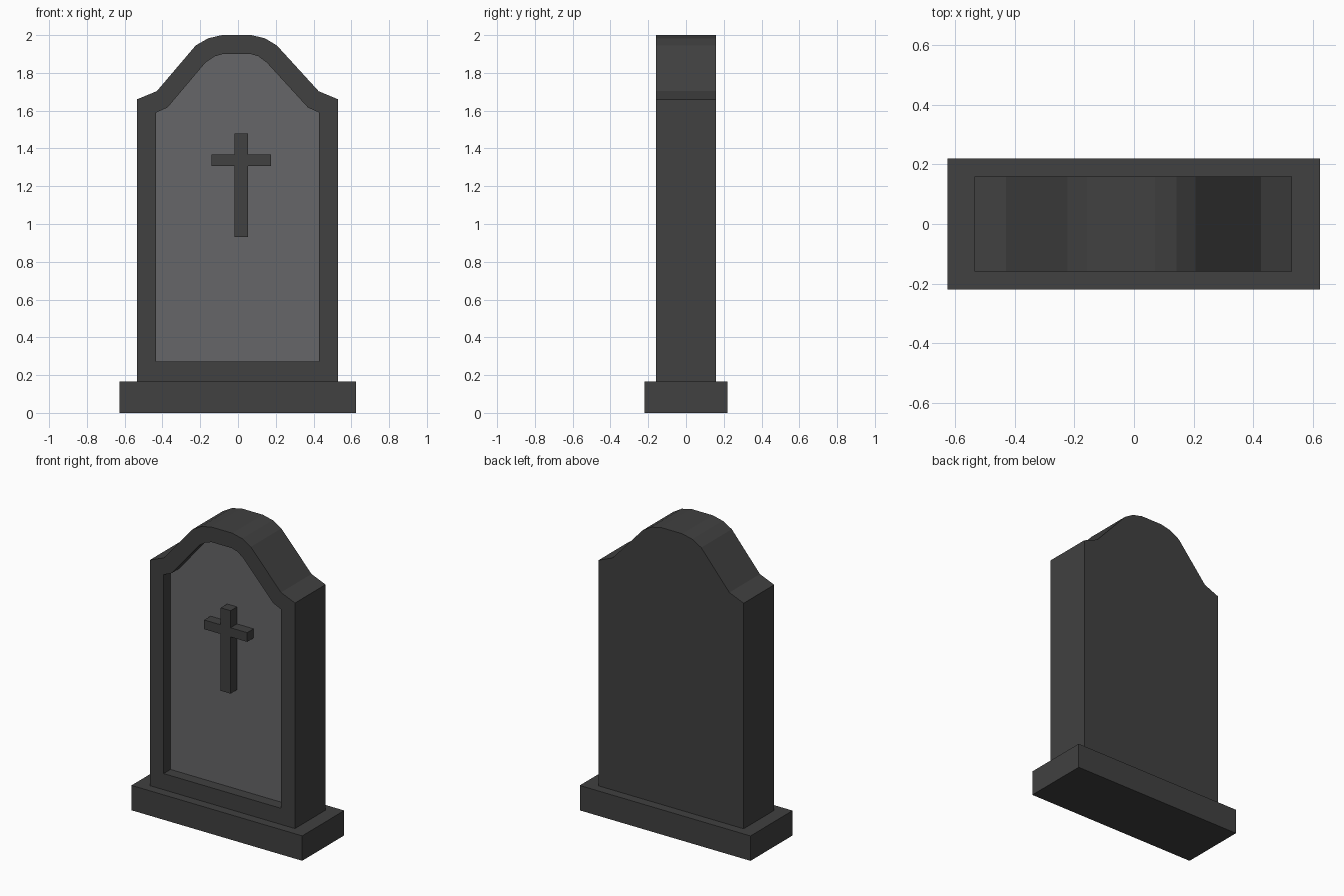
import bpy, bmesh

if "Cube" in bpy.data.objects:
    bpy.data.objects.remove(bpy.data.objects["Cube"])


def material(name, rgb):
    m = bpy.data.materials.new(name)
    m.diffuse_color = (*rgb, 1)
    m.use_nodes = True
    m.node_tree.nodes["Principled BSDF"].inputs["Base Color"].default_value = m.diffuse_color
    return m


dark = material("dark_stone", (0.052, 0.052, 0.052))
light = material("light_stone", (0.132, 0.132, 0.138))


def finish(bm, name, mats):
    bmesh.ops.recalc_face_normals(bm, faces=bm.faces)
    me = bpy.data.meshes.new(name)
    bm.to_mesh(me)
    bm.free()
    for m in mats:
        me.materials.append(m)
    ob = bpy.data.objects.new(name, me)
    bpy.context.collection.objects.link(ob)
    return ob


def box(name, x0, x1, y0, y1, z0, z1):
    bm = bmesh.new()
    bmesh.ops.create_cube(bm, size=1)
    for v in bm.verts:
        v.co = (x1 if v.co.x > 0 else x0, y1 if v.co.y > 0 else y0,
                z1 if v.co.z > 0 else z0)
    return finish(bm, name, [dark])


# Plinth
box("base", -0.627, 0.625, -0.22, 0.22, 0, 0.165)

# Headstone slab: outer outline, recessed panel outline, matching point for point
outer = [(-0.535, 0.165), (-0.535, 1.66), (-0.43, 1.703), (-0.224, 1.945),
         (-0.158, 1.983), (-0.085, 2.0), (0.07, 2.0), (0.143, 1.983),
         (0.206, 1.945), (0.427, 1.703), (0.53, 1.66), (0.53, 0.165)]
inner = [(-0.433, 0.272), (-0.433, 1.59), (-0.373, 1.617), (-0.172, 1.855),
         (-0.122, 1.888), (-0.08, 1.9), (0.066, 1.9), (0.108, 1.888),
         (0.152, 1.855), (0.37, 1.617), (0.429, 1.59), (0.429, 0.272)]
FRONT, BACK, PANEL = -0.16, 0.16, -0.088

bm = bmesh.new()
loops = [[bm.verts.new((x, y, z)) for x, z in pts] for pts, y in
         ((outer, BACK), (outer, FRONT), (inner, FRONT), (inner, PANEL))]
bm.faces.new(loops[0])
n = len(outer)
for a, b in zip(loops, loops[1:]):
    for i in range(n):
        j = (i + 1) % n
        bm.faces.new((a[i], a[j], b[j], b[i]))
panel = bm.faces.new(loops[-1])
panel.material_index = 1
finish(bm, "headstone", [dark, light])

# Raised cross as one outline, extruded forward from the panel
sx0, sx1, ax0, ax1 = -0.018, 0.054, -0.139, 0.176
z0, z1, z2, z3 = 0.93, 1.306, 1.367, 1.48
cross = [(sx0, z0), (sx1, z0), (sx1, z1), (ax1, z1), (ax1, z2), (sx1, z2),
         (sx1, z3), (sx0, z3), (sx0, z2), (ax0, z2), (ax0, z1), (sx0, z1)]
bm = bmesh.new()
face = bm.faces.new([bm.verts.new((x, PANEL + 0.005, z)) for x, z in cross])
ext = bmesh.ops.extrude_face_region(bm, geom=[face])["geom"]
for v in ext:
    if isinstance(v, bmesh.types.BMVert):
        v.co.y = -0.155
if not any(abs(f.calc_center_median().y - PANEL - 0.005) < 1e-5 for f in bm.faces):
    bm.faces.new([v for v in bm.verts if v.co.y > -0.1])
finish(bm, "cross", [dark])
